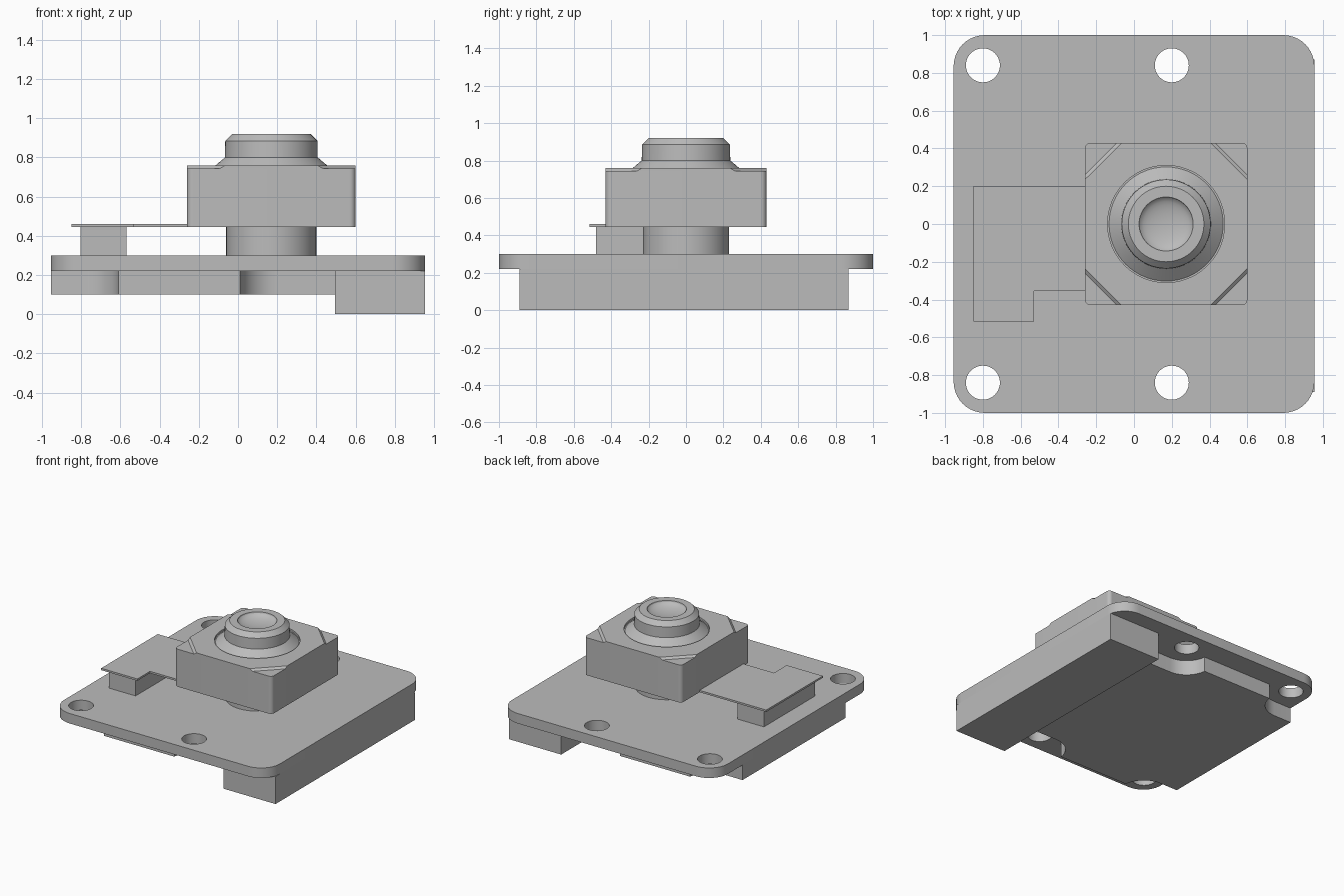
import bpy, bmesh, math

cube = bpy.data.objects.get("Cube")
if cube:
    bpy.data.objects.remove(cube, do_unlink=True)

grey = bpy.data.materials.new("plain_grey")
grey.use_nodes = True
COLOUR = (0.5, 0.5, 0.5, 1)
grey.diffuse_color = COLOUR
grey.node_tree.nodes["Principled BSDF"].inputs["Base Color"].default_value = COLOUR


def finish(name, bm):
    bmesh.ops.recalc_face_normals(bm, faces=bm.faces)
    mesh = bpy.data.meshes.new(name)
    bm.to_mesh(mesh)
    bm.free()
    mesh.materials.append(grey)
    obj = bpy.data.objects.new(name, mesh)
    bpy.context.collection.objects.link(obj)
    return obj


def activate(obj):
    bpy.ops.object.select_all(action='DESELECT')
    obj.select_set(True)
    bpy.context.view_layer.objects.active = obj


def smooth(obj):
    activate(obj)
    bpy.ops.object.shade_smooth_by_angle(angle=math.radians(25))


def arc(cx, cy, r, start, end, steps=10):
    angles = [math.radians(start + (end - start) * i / steps) for i in range(steps + 1)]
    return [(cx + r * math.cos(a), cy + r * math.sin(a)) for a in angles]


def rectangle(x0, x1, y0, y1, r=0):
    if not r:
        return [(x0, y0), (x1, y0), (x1, y1), (x0, y1)]
    return (arc(x1 - r, y1 - r, r, 0, 90) + arc(x0 + r, y1 - r, r, 90, 180)
            + arc(x0 + r, y0 + r, r, 180, 270) + arc(x1 - r, y0 + r, r, 270, 360))


def loft(name, lower, upper, z0, z1):
    """Closed solid between two outlines with equal point counts."""
    bm = bmesh.new()
    a = [bm.verts.new((x, y, z0)) for x, y in lower]
    b = [bm.verts.new((x, y, z1)) for x, y in upper]
    bm.faces.new(a)
    bm.faces.new(b)
    for i in range(len(a)):
        j = (i + 1) % len(a)
        bm.faces.new((a[i], a[j], b[j], b[i]))
    return finish(name, bm)


def extrude(name, outline, z0, z1):
    return loft(name, outline, outline, z0, z1)


def disc(cx, cy, r):
    return arc(cx, cy, r, 0, 360, 48)[:-1]


def drill(obj, cx, cy, r):
    cutter = extrude("hole_cutter", disc(cx, cy, r), -1, 2)
    cutter.hide_render = True
    mod = obj.modifiers.new("hole", 'BOOLEAN')
    mod.operation = 'DIFFERENCE'
    mod.solver = 'EXACT'
    mod.object = cutter
    activate(obj)
    bpy.ops.object.modifier_apply(modifier=mod.name)
    bpy.data.objects.remove(cutter, do_unlink=True)


def revolve(name, profile, cx, steps=64):
    bm = bmesh.new()
    verts = [bm.verts.new((cx + r, 0, z)) for r, z in profile]
    edges = [bm.edges.new(pair) for pair in zip(verts, verts[1:])]
    bmesh.ops.spin(bm, geom=verts + edges, cent=(cx, 0, 0), axis=(0, 0, 1),
                   angle=math.tau, steps=steps)
    bmesh.ops.remove_doubles(bm, verts=bm.verts, dist=0.0001)
    return finish(name, bm)


HALF_X = 0.955
LENS_X = 0.17
HOLES_X = (-0.8, 0.2)
HOLE_Y = 0.84

# Circuit board with four mounting holes
board = extrude("circuit_board", rectangle(-HALF_X, HALF_X, -1, 1, 0.165), 0.22, 0.30)
for hx in HOLES_X:
    for hy in (-HOLE_Y, HOLE_Y):
        drill(board, hx, hy, 0.09)
smooth(board)

# Underside slab, cut back around the mounting holes
recess = 0.19
half = ([(0.5, HOLE_Y - recess)] + arc(HOLES_X[1], HOLE_Y, recess, 270, 186)
        + arc(HOLES_X[0], HOLE_Y, recess, 354, 270) + [(-HALF_X, HOLE_Y - recess)])
slab = extrude("underside_slab", half + [(x, -y) for x, y in reversed(half)], 0.10, 0.22)
smooth(slab)

# Connector along one edge
extrude("edge_connector", rectangle(0.495, HALF_X, -0.89, 0.87), 0, 0.22)

# Flexible cable plate and the chip under it
extrude("flex_plate", [(-0.85, -0.515), (-0.53, -0.515), (-0.53, -0.355),
                       (-0.25, -0.355), (-0.25, 0.2), (-0.85, 0.2)], 0.445, 0.46)
extrude("flex_chip", rectangle(-0.805, -0.57, -0.48, 0.165), 0.30, 0.445)

# Round pedestal under the camera housing
smooth(extrude("pedestal", disc(LENS_X, 0, 0.23), 0.30, 0.445))

# Camera housing
BODY = 0.43
housing = extrude("camera_housing", rectangle(LENS_X - BODY, LENS_X + BODY, -BODY, BODY, 0.03),
                  0.445, 0.745)
smooth(housing)


# Raised top with sloped corner cuts and a round opening
def octagon(cut):
    k = BODY - cut
    corners = [(BODY, -k), (BODY, k), (k, BODY), (-k, BODY),
               (-BODY, k), (-BODY, -k), (-k, -BODY), (k, -BODY)]
    return [(LENS_X + x, y) for x, y in corners]


top = loft("housing_top", octagon(0.17), octagon(0.195), 0.745, 0.76)
drill(top, LENS_X, 0, 0.31)

# Lens barrel: flared base, chamfered rim and a dished lens
dish = [(0.143 * math.cos(t), 0.92 - 0.045 * math.sin(t))
        for t in [math.pi / 2 * i / 8 for i in range(9)]]
barrel = revolve("lens_barrel", [(0.302, 0.745), (0.237, 0.80), (0.235, 0.885), (0.2, 0.92)] + dish,
                 LENS_X)
smooth(barrel)
